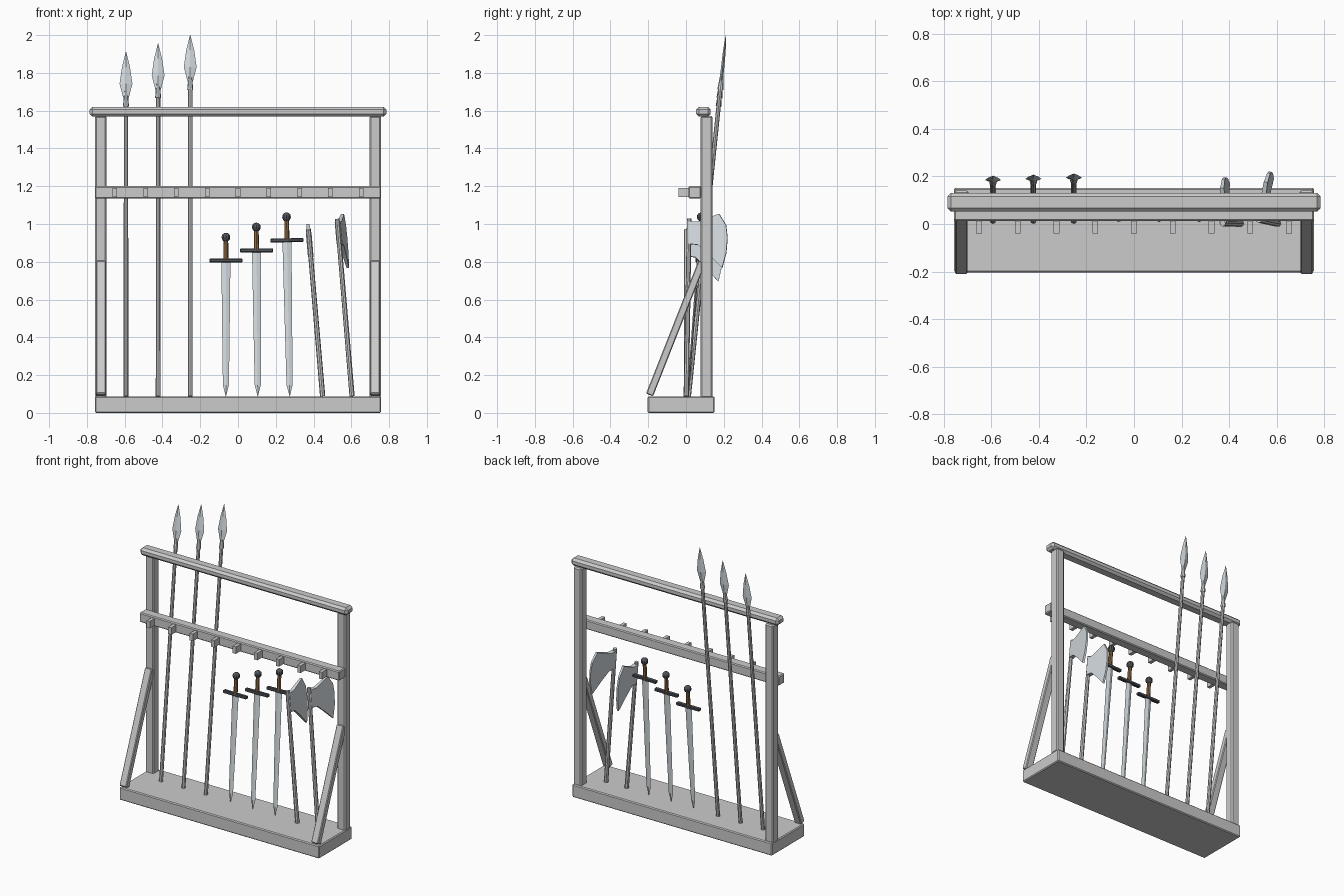
import bpy, bmesh, math
from mathutils import Matrix, Vector

if "Cube" in bpy.data.objects:
    bpy.data.objects.remove(bpy.data.objects["Cube"])


def material(name, rgb):
    m = bpy.data.materials.new(name)
    m.diffuse_color = (*rgb, 1)
    m.use_nodes = True
    m.node_tree.nodes["Principled BSDF"].inputs["Base Color"].default_value = m.diffuse_color
    return m


STEEL = material("steel", (0.66, 0.71, 0.74))
DARK = material("dark_iron", (0.08, 0.085, 0.1))
BROWN = material("leather", (0.28, 0.15, 0.06))


def finish(name, bm, mat=None, matrix=None):
    bmesh.ops.recalc_face_normals(bm, faces=bm.faces)
    me = bpy.data.meshes.new(name)
    bm.to_mesh(me)
    bm.free()
    ob = bpy.data.objects.new(name, me)
    bpy.context.collection.objects.link(ob)
    if matrix is not None:
        ob.matrix_world = matrix
    if mat:
        me.materials.append(mat)
    return ob


def box(name, lo, hi, bevel=0.0, mat=None, matrix=None):
    lo, hi = Vector(lo), Vector(hi)
    bm = bmesh.new()
    bmesh.ops.create_cube(bm, size=1, matrix=Matrix.Translation((lo + hi) / 2)
                          @ Matrix.Diagonal((*(hi - lo), 1)))
    if bevel:
        bmesh.ops.bevel(bm, geom=bm.edges[:], offset=bevel, segments=1,
                        affect='EDGES', profile=0.5)
    return finish(name, bm, mat, matrix)


def rod(name, z0, z1, r0, r1, matrix, mat=None, sides=8):
    bm = bmesh.new()
    bmesh.ops.create_cone(bm, cap_ends=True, segments=sides, radius1=r0, radius2=r1,
                          depth=z1 - z0, matrix=Matrix.Translation((0, 0, (z0 + z1) / 2)))
    return finish(name, bm, mat, matrix)


def blade(name, sections, matrix):
    """Diamond cross-sections (z, half width, half thickness) lofted together."""
    bm = bmesh.new()
    rings = [[bm.verts.new(p) for p in ((w, 0, z), (0, t, z), (-w, 0, z), (0, -t, z))]
             for z, w, t in sections]
    for a, b in zip(rings, rings[1:]):
        for i in range(4):
            j = (i + 1) % 4
            bm.faces.new((a[i], a[j], b[j], b[i]))
    bm.faces.new(rings[0])
    bm.faces.new(rings[-1])
    return finish(name, bm, STEEL, matrix)


def place(x, y, pitch=0.0, lean=0.0, turn=0.0):
    return (Matrix.Translation((x, y, 0.088)) @ Matrix.Rotation(turn, 4, 'Z')
            @ Matrix.Rotation(lean, 4, 'Y') @ Matrix.Rotation(pitch, 4, 'X'))


# Rack frame
box("base", (-0.757, -0.203, 0), (0.757, 0.152, 0.088), 0.006)
box("top_rail", (-0.785, 0.053, 1.568), (0.785, 0.131, 1.62), 0.015)
box("middle_rail", (-0.757, 0.013, 1.135), (0.757, 0.08, 1.2), 0.006)
for side, s in (("left", -1), ("right", 1)):
    xs = sorted((s * 0.757, s * 0.695))
    box(f"{side}_post", (xs[0], 0.077, 0.08), (xs[1], 0.141, 1.572), 0.008)
    # Diagonal brace from the front of the base up to the post
    foot, head = Vector((s * 0.726, -0.193, 0.095)), Vector((s * 0.726, 0.085, 0.80))
    tilt = -math.atan2(head.y - foot.y, head.z - foot.z)
    box(f"{side}_brace", (-0.026, -0.02, 0), (0.026, 0.02, (head - foot).length), 0.005,
        matrix=Matrix.Translation(foot) @ Matrix.Rotation(tilt, 4, 'X'))

# Pegs along the middle rail
for i in range(9):
    x = (i - 4) * 0.163
    box(f"peg_{i + 1}", (x - 0.012, -0.04, 1.142), (x + 0.012, 0.03, 1.19))

# Spears leaning back behind the rails
for i in range(3):
    L = 1.833 + 0.0445 * i
    m = place(-0.593 + 0.17 * i, 0.014, pitch=-0.103)
    rod(f"spear_shaft_{i + 1}", 0, L - 0.24, 0.0125, 0.0115, m)
    rod(f"spear_socket_{i + 1}", L - 0.29, L - 0.19, 0.016, 0.007, m, STEEL)
    blade(f"spear_head_{i + 1}", [(L - 0.26, 0.010, 0.006), (L - 0.235, 0.017, 0.008),
                                  (L - 0.17, 0.034, 0.009), (L - 0.08, 0.021, 0.007),
                                  (L, 0.001, 0.001)], m)

# Swords standing on their points
for i in range(3):
    g = 0.72 + 0.054 * i
    m = place(-0.064 + 0.169 * i, 0.01, pitch=-0.075, lean=-0.009 * i)
    blade(f"sword_blade_{i + 1}", [(0, 0.001, 0.001), (0.06, 0.016, 0.005),
                                   (g * 0.5, 0.02, 0.006), (g, 0.024, 0.007)], m)
    box(f"sword_guard_{i + 1}", (-0.088, -0.013, g - 0.01), (0.088, 0.013, g + 0.01),
        0.004, DARK, m)
    rod(f"sword_grip_{i + 1}", g, g + 0.115, 0.014, 0.012, m, BROWN)
    bm = bmesh.new()
    bmesh.ops.create_uvsphere(bm, u_segments=10, v_segments=8, radius=0.024,
                              matrix=Matrix.Translation((0, 0, g + 0.124)))
    finish(f"sword_pommel_{i + 1}", bm, DARK, m)

# Axes with bearded heads pointing backwards
# head outline: (y, z below shaft top as a share of head height)
OUTLINE = [(0.0, -0.05), (0.05, -0.05), (0.155, 0.09), (0.192, -0.12), (0.2, -0.35),
           (0.195, -0.62), (0.175, -0.9), (0.11, -0.67), (0.05, -0.48), (0.0, -0.46)]
for i, (x, L, turn, height, reach) in enumerate(((0.448, 0.887, 0.0, 0.31, 0.97),
                                                 (0.604, 0.943, -0.19, 0.29, 1.04))):
    m = place(x, 0.002, lean=-0.085, turn=turn)
    rod(f"axe_shaft_{i + 1}", 0, L, 0.014, 0.0125, m)
    bm = bmesh.new()
    sides = []
    for s in (-1, 1):
        sides.append([bm.verts.new((s * (0.015 - 0.045 * y), y * reach, L + z * height))
                      for y, z in OUTLINE])
        bm.faces.new(sides[-1])
    n = len(OUTLINE)
    for k in range(n):
        j = (k + 1) % n
        bm.faces.new((sides[0][k], sides[0][j], sides[1][j], sides[1][k]))
    finish(f"axe_head_{i + 1}", bm, STEEL, m)
